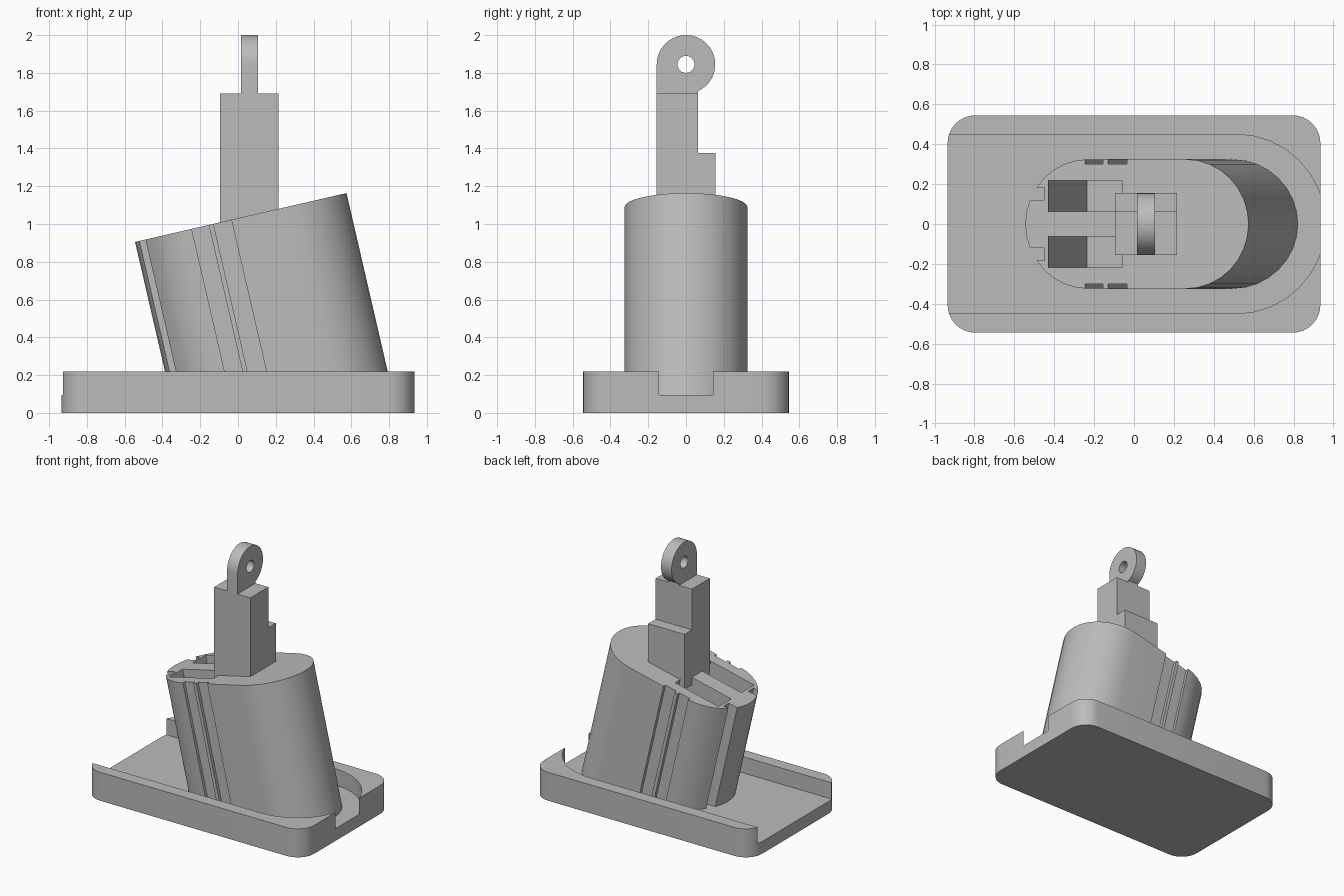
import bpy, bmesh, math
from mathutils import Matrix, Vector

cube = bpy.data.objects.get("Cube")
if cube:
    bpy.data.objects.remove(cube, do_unlink=True)

grey = bpy.data.materials.new("plain grey")
grey.use_nodes = True
colour = (0.5, 0.5, 0.5, 1)
grey.diffuse_color = colour
grey.node_tree.nodes["Principled BSDF"].inputs["Base Color"].default_value = colour

TILT = math.radians(13)
# Tilted frame: local x runs along the sloping top, local z along the column
LEAN = Matrix.Translation((-0.545, 0, 0.905)) @ Matrix.Rotation(-TILT, 4, "Y")


def arc(cx, cy, r, start, end, steps):
    angles = [math.radians(start + (end - start) * i / steps) for i in range(steps + 1)]
    return [(cx + r * math.cos(a), cy + r * math.sin(a)) for a in angles]


def prism(name, outline, low, high, frame=Matrix()):
    """Extrude a closed outline from low to high along the z axis of frame."""
    bm = bmesh.new()
    face = bm.faces.new([bm.verts.new((x, y, low)) for x, y in outline])
    top = bmesh.ops.extrude_face_region(bm, geom=[face])["geom"]
    bmesh.ops.translate(bm, vec=(0, 0, high - low),
                        verts=[v for v in top if isinstance(v, bmesh.types.BMVert)])
    bmesh.ops.recalc_face_normals(bm, faces=bm.faces)
    bm.transform(frame)
    mesh = bpy.data.meshes.new(name)
    bm.to_mesh(mesh)
    bm.free()
    mesh.materials.append(grey)
    obj = bpy.data.objects.new(name, mesh)
    bpy.context.collection.objects.link(obj)
    return obj


def rect(x0, x1, y0, y1):
    return [(x0, y0), (x1, y0), (x1, y1), (x0, y1)]


def combine(obj, other, operation="DIFFERENCE"):
    mod = obj.modifiers.new("combine", "BOOLEAN")
    mod.operation, mod.solver, mod.object = operation, "EXACT", other
    bpy.context.view_layer.objects.active = obj
    bpy.ops.object.modifier_apply(modifier=mod.name)
    bpy.data.objects.remove(other, do_unlink=True)


def smooth(obj):
    bpy.ops.object.select_all(action="DESELECT")
    obj.select_set(True)
    bpy.context.view_layer.objects.active = obj
    bpy.ops.object.shade_smooth_by_angle(angle=math.radians(30))


# Base tray: rounded slab with a channel open at both ends
X, Y, R, FLOOR = 0.935, 0.545, 0.14, 0.095
corners = [(1, 1, 0), (-1, 1, 90), (-1, -1, 180), (1, -1, 270)]
slab = []
for sx, sy, a in corners:
    slab += arc(sx * (X - R), sy * (Y - R), R, a, a + 90, 8)
base = prism("base_tray", slab, 0, 0.22)
channel = arc(0.51, 0, 0.45, -90, 90, 16) + [(-1.2, 0.45), (-1.2, -0.45)]
combine(base, prism("channel_cutter", channel, FLOOR, 0.5))
smooth(base)

# Leaning column with rounded ends
LENGTH, HALF = 1.149, 0.325
stadium = (arc(LENGTH - HALF, 0, HALF, -90, 90, 16)
           + arc(HALF, 0, HALF, 90, 270, 16))
column = prism("leaning_column", stadium, -1.5, 0, LEAN)


def along(x):
    """Distance along the sloping top for a plan position x."""
    return (x + 0.545) / math.cos(TILT)


# Mirrored cuts: deep pockets, end grooves and paired side grooves
cuts = [(-0.43, -0.06, 0.063, 0.218), (-0.7, -0.45, 0.12, 0.183),
        (-0.245, -0.155, 0.3, 0.5), (-0.13, -0.035, 0.3, 0.5)]
for x0, x1, y0, y1 in cuts:
    for a, b in ((y0, y1), (-y1, -y0)):
        cutter = prism("groove_cutter", rect(along(x0), along(x1), a, b), -2, 0.2, LEAN)
        combine(column, cutter)
combine(column, prism("floor_cutter", rect(-2, 2, -1, 1), -2, FLOOR - 0.002))
smooth(column)

# Upright post, stepped at the back
SIDE = Matrix(((0, 0, 1, 0), (1, 0, 0, 0), (0, 1, 0, 0), (0, 0, 0, 1)))
step = [(-0.155, 0.95), (0.155, 0.95), (0.155, 1.375), (0.063, 1.375),
        (0.063, 1.69), (-0.155, 1.69)]
post = prism("stepped_post", step, -0.095, 0.215, SIDE)

# Eyelet on top of the post, its front edge running straight down
eye = arc(0, 1.845, 0.155, -66, 180, 32) + [(-0.155, 1.688), (0.063, 1.688)]
eyelet = prism("eyelet", eye, 0.015, 0.105, SIDE)
hole = arc(0, 1.845, 0.045, 0, 345, 23)
combine(eyelet, prism("hole_cutter", hole, -0.2, 0.3, SIDE))
smooth(eyelet)
